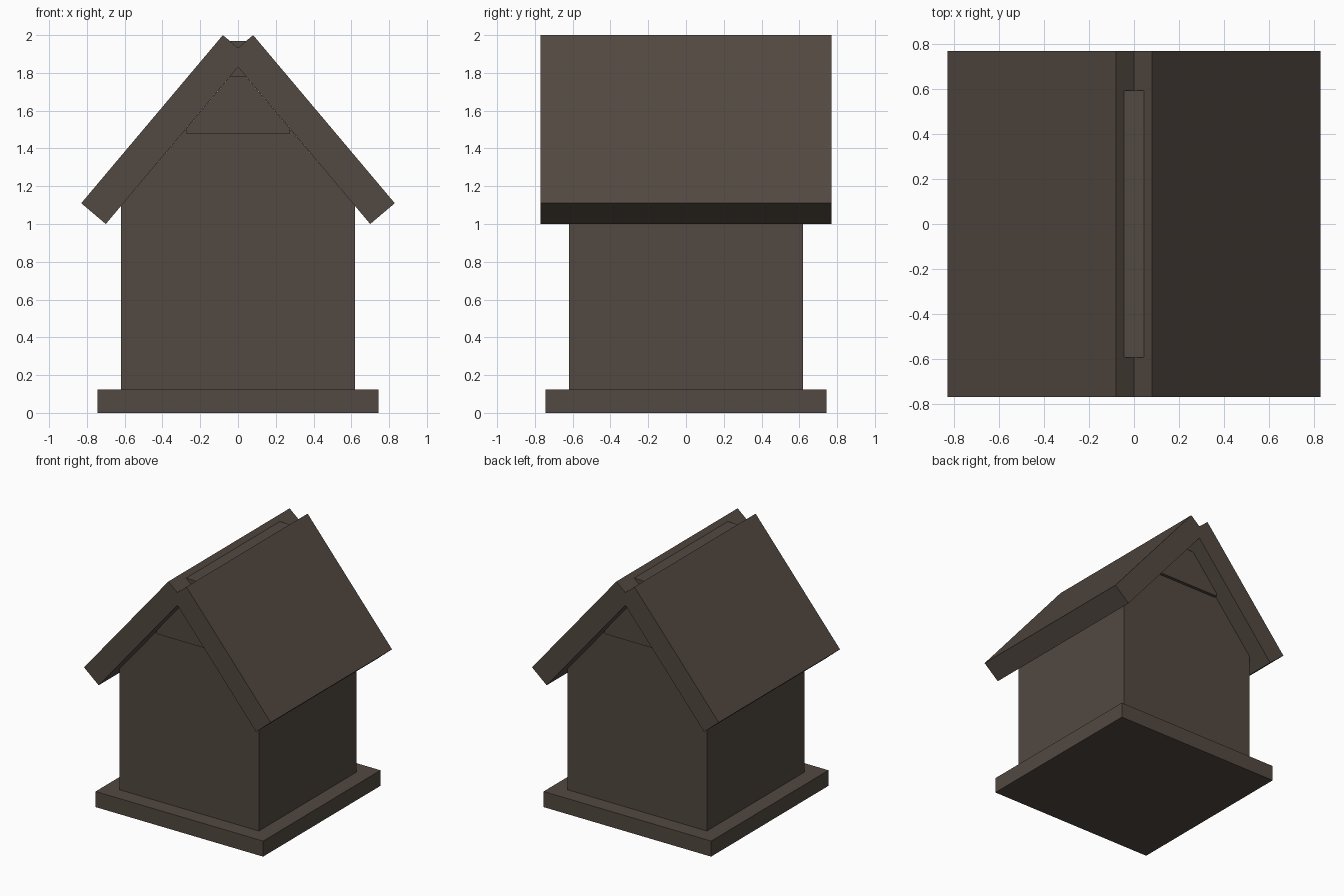
import bpy, bmesh

cube = bpy.data.objects.get("Cube")
if cube:
    bpy.data.objects.remove(cube, do_unlink=True)

wood = bpy.data.materials.new("dark_brown_wood")
wood.use_nodes = True
colour = (0.085, 0.066, 0.053, 1)
wood.diffuse_color = colour
wood.node_tree.nodes["Principled BSDF"].inputs["Base Color"].default_value = colour


def prism(name, profile, half_depth):
    """Extrude an x-z outline along y, centred on y = 0."""
    bm = bmesh.new()
    face = bm.faces.new([bm.verts.new((x, -half_depth, z)) for x, z in profile])
    side = bmesh.ops.extrude_face_region(bm, geom=[face])["geom"]
    verts = [v for v in side if isinstance(v, bmesh.types.BMVert)]
    bmesh.ops.translate(bm, verts=verts, vec=(0, 2 * half_depth, 0))
    bmesh.ops.recalc_face_normals(bm, faces=bm.faces)
    mesh = bpy.data.meshes.new(name)
    bm.to_mesh(mesh)
    bm.free()
    mesh.materials.append(wood)
    obj = bpy.data.objects.new(name, mesh)
    bpy.context.collection.objects.link(obj)
    return obj


def mirrored(half):
    """Complete a right-hand outline with its mirror image."""
    return half + [(-x, z) for x, z in reversed(half)]


# Base and walls
prism("base_plate", mirrored([(0.745, 0), (0.745, 0.125)]), 0.745)
prism("house_walls", mirrored([(0.62, 0.125), (0.62, 1.095), (0.275, 1.504)]), 0.62)

# Slightly proud board at the top of each gable
prism("gable_board", mirrored([(0.275, 1.48), (0.275, 1.504), (0.042, 1.78)]), 0.645)

# Beam under the open ridge
prism("ridge_beam", mirrored([(0.08, 1.78), (0.08, 1.97)]), 0.595)

# Two sloping roof boards crossing at the ridge
slope = [(0.70, 1.0), (0.83, 1.11), (0.08, 2.0), (-0.05, 1.89)]
for name, s in (("roof_left", 1), ("roof_right", -1)):
    prism(name, [(s * x, z) for x, z in slope], 0.77)
